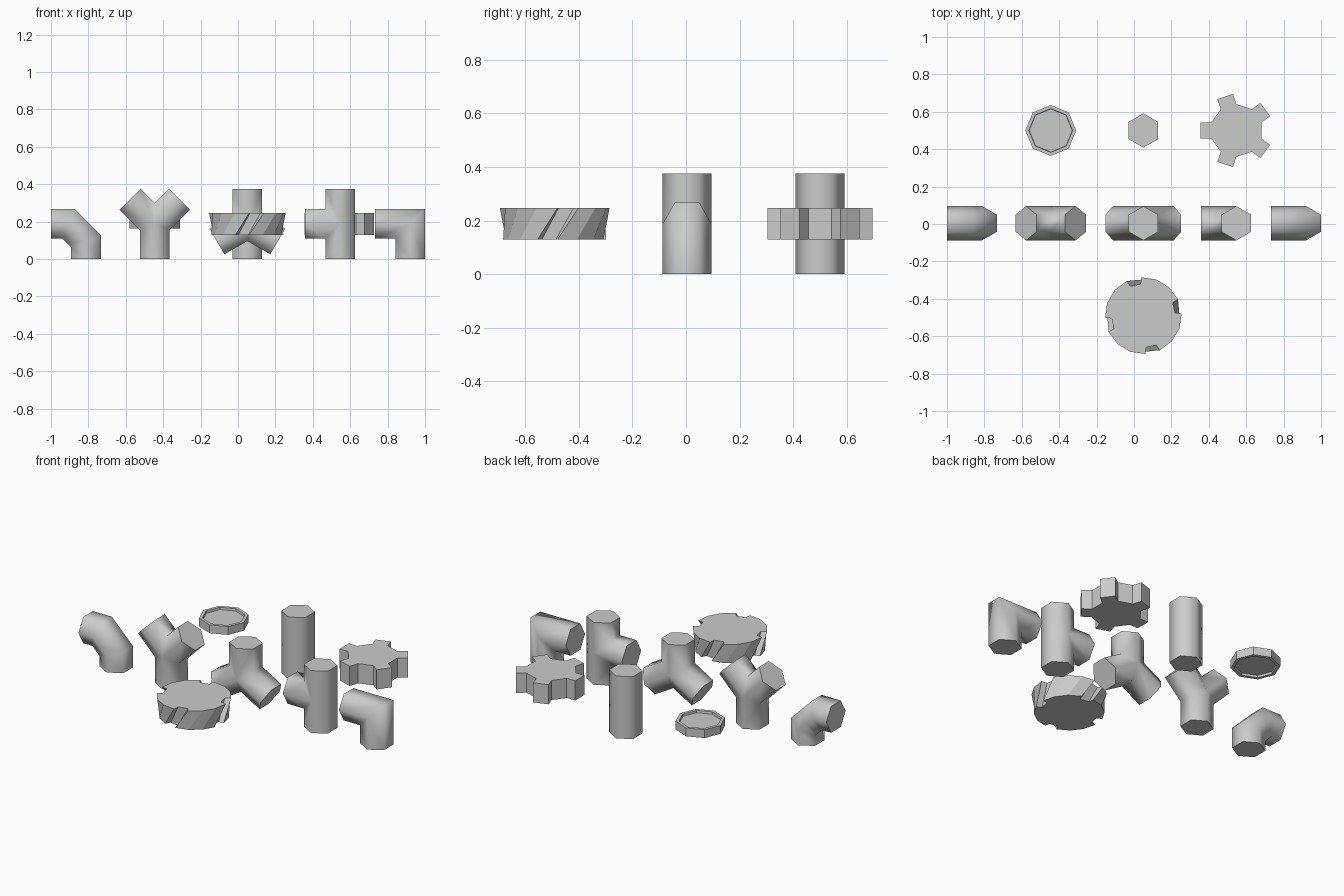
import bpy, bmesh
from math import sin, cos, pi, radians, degrees
from mathutils import Vector

if "Cube" in bpy.data.objects:
    bpy.data.objects.remove(bpy.data.objects["Cube"])

R = 0.0915      # pipe radius (hexagon, corners on y)
L = 0.1875      # length of each pipe arm
ROW = 0.004     # y of the pipe row


def finish(name, bm, loc, smooth=None):
    bmesh.ops.remove_doubles(bm, verts=bm.verts, dist=2e-4)
    bmesh.ops.recalc_face_normals(bm, faces=bm.faces)
    me = bpy.data.meshes.new(name)
    bm.to_mesh(me)
    bm.free()
    ob = bpy.data.objects.new(name, me)
    bpy.context.collection.objects.link(ob)
    ob.location = loc
    if smooth:
        bpy.ops.object.select_all(action='DESELECT')
        ob.select_set(True)
        bpy.context.view_layer.objects.active = ob
        bpy.ops.object.shade_smooth_by_angle(angle=radians(smooth))
    return ob


def ring(bm, pts):
    return [bm.verts.new(p) for p in pts]


def loft(bm, a, b):
    for i in range(len(a)):
        j = (i + 1) % len(a)
        bm.faces.new((a[i], a[j], b[j], b[i]))


def joint(bm, centre, arms):
    """Hexagonal arms (angle in the xz plane, length, capped), mitred where they meet."""
    dirs = [Vector((cos(radians(a)), 0, sin(radians(a)))) for a, _, _ in arms]
    y = Vector((0, 1, 0))
    for i, (d, (_, length, cap)) in enumerate(zip(dirs, arms)):
        tmp = bmesh.new()
        side = y.cross(d)
        hexa = [R * (cos(k * pi / 3) * y + sin(k * pi / 3) * side) for k in range(6)]
        a = ring(tmp, [p - 0.4 * d for p in hexa])
        b = ring(tmp, [p + length * d for p in hexa])
        loft(tmp, a, b)
        if cap:
            tmp.faces.new(b)
        for j, e in enumerate(dirs):
            if j != i:
                geom = tmp.verts[:] + tmp.edges[:] + tmp.faces[:]
                bmesh.ops.bisect_plane(tmp, geom=geom, dist=1e-5, plane_co=(0, 0, 0),
                                       plane_no=(d - e).normalized(), clear_inner=True)
        bmesh.ops.translate(tmp, verts=tmp.verts, vec=centre)
        me = bpy.data.meshes.new("arm")
        tmp.to_mesh(me)
        tmp.free()
        bm.from_mesh(me)
        bpy.data.meshes.remove(me)


def fitting(name, x, y, angles):
    bm = bmesh.new()
    joint(bm, (0, 0, 0), [(a, L, True) for a in angles])
    finish(name, bm, (x, y, L), 62)


# pipe fittings
fitting("y_fitting", -0.445, ROW, (270, 45, 135))
fitting("tripod_fitting", 0.05, ROW, (90, 210, 330))
fitting("tee_fitting", 0.547, ROW, (90, 180, 270))
fitting("square_elbow", 0.92, ROW, (180, 270))
fitting("straight_pipe", 0.05, 0.5, (90, 270))

# elbow bent in two steps
bm = bmesh.new()
h = L / 2
mid = h * 2 ** 0.5 / 2
joint(bm, (-h, 0, 0), [(180, h, True), (315, mid, False)])
joint(bm, (0, 0, -h), [(270, h, True), (135, mid, False)])
finish("bent_elbow", bm, (-1 + L, ROW, L), 62)


def circle(n, r, z, start=0.0):
    return [(r * cos(start + 2 * pi * k / n), r * sin(start + 2 * pi * k / n), z)
            for k in range(n)]


# octagonal cap, recessed on both faces
bm = bmesh.new()
prof = [(0.115, 0.012), (0.117, 0.025), (0.136, 0.025),
        (0.136, -0.025), (0.117, -0.025), (0.115, -0.012)]
rings = [ring(bm, circle(8, r, z)) for r, z in prof]
for a, b in zip(rings, rings[1:]):
    loft(bm, a, b)
bm.faces.new(rings[0])
bm.faces.new(rings[-1])
finish("octagonal_cap", bm, (-0.445, 0.5, L))

# straight gear: every other side of a decagon pulled out into a tooth
T = 0.059
bm = bmesh.new()
outline = []
for k in range(5):
    t = radians(36 + 72 * k)
    for r, s in ((0.134, -1), (0.191, -1), (0.191, 1), (0.134, 1)):
        w = 0.0436 * s
        outline.append((r * cos(t) - w * sin(t), r * sin(t) + w * cos(t)))
a = ring(bm, [(x, y, -T) for x, y in outline])
b = ring(bm, [(x, y, T) for x, y in outline])
loft(bm, a, b)
bm.faces.new(a)
bm.faces.new(b)
finish("straight_gear", bm, (0.547, 0.5, L))


# tapered gear with slanted slots
def slanted(z, scale, turn):
    pts = []
    for k in range(4):
        for r, deg in ((0.17, 5), (0.172, 24), (0.205, 25.5),
                       (0.205, 48), (0.205, 70.5), (0.205, 93)):
            t = radians(deg + 90 * k + turn)
            pts.append((scale * r * cos(t), scale * r * sin(t), z))
    return pts


bm = bmesh.new()
a = ring(bm, slanted(-T, 0.94, -22.5))
b = ring(bm, slanted(T, 1.0, 0))
loft(bm, a, b)
bm.faces.new(a)
bm.faces.new(b)
finish("slanted_gear", bm, (0.05, -0.49, L))
